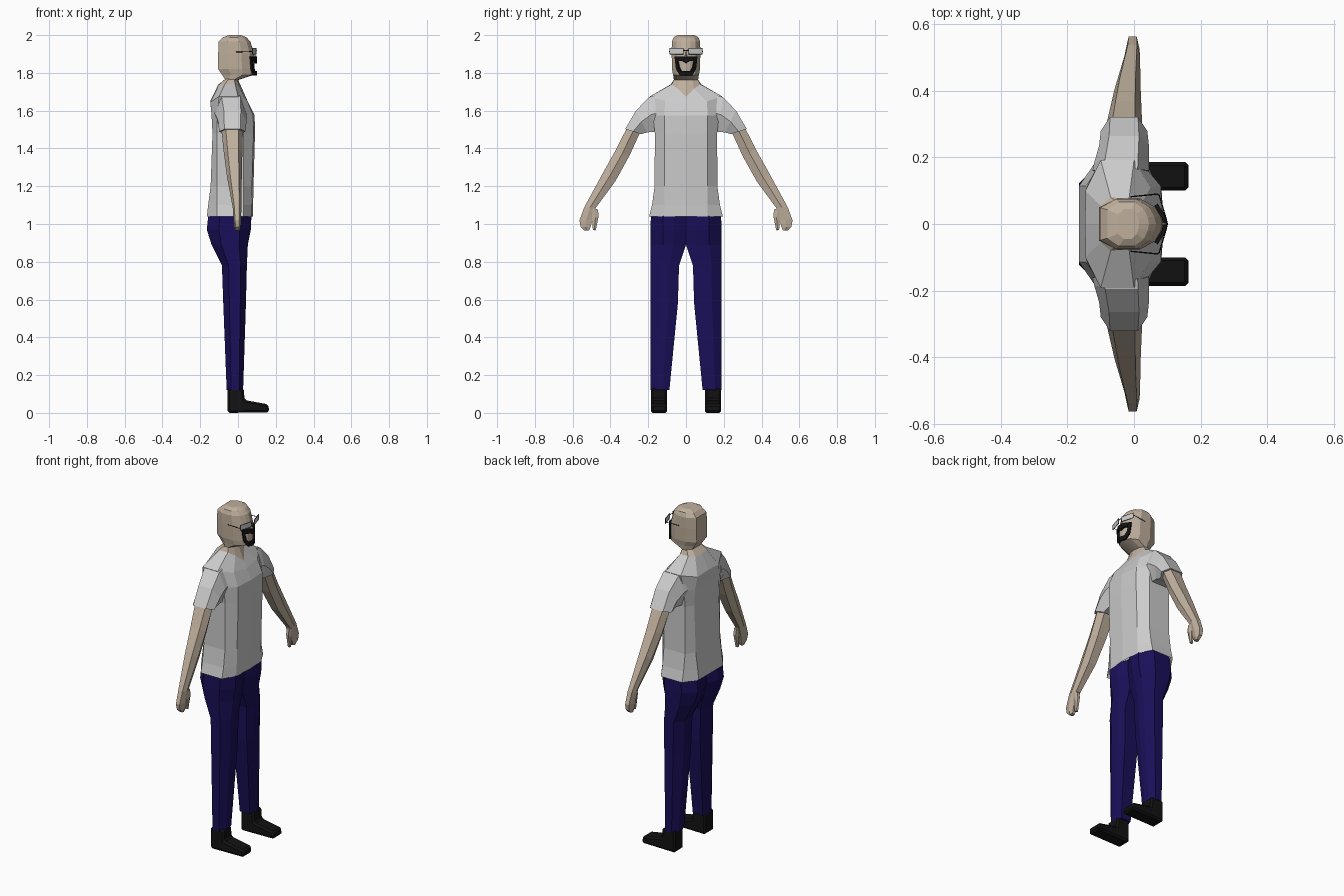
import bpy, bmesh


def material(name, rgb):
    m = bpy.data.materials.new(name)
    m.diffuse_color = (*rgb, 1)
    return m


SKIN = material("skin", (0.52, 0.43, 0.335))
NAVY = material("navy", (0.01, 0.005, 0.10))
BLACK = material("black", (0.006, 0.006, 0.006))


def loft(name, rings, mat=None, closed=True, caps=(True, True)):
    """Skin a series of +y rings, then mirror to -y and weld the centre."""
    bm = bmesh.new()
    rows = [[bm.verts.new(p) for p in r] for r in rings]
    n = len(rows[0])
    for a, b in zip(rows, rows[1:]):
        for i in range(n if closed else n - 1):
            j = (i + 1) % n
            quad = (a[i], a[j], b[j], b[i])
            if any(v.co.y > 1e-4 for v in quad):
                bm.faces.new(quad)
    for use, row in zip(caps, (rows[0], rows[-1])):
        if use:
            bm.faces.new(row)
    bmesh.ops.mirror(bm, geom=bm.verts[:] + bm.edges[:] + bm.faces[:],
                     axis='Y', merge_dist=0.0005)
    bmesh.ops.remove_doubles(bm, verts=bm.verts[:], dist=0.0003)
    bmesh.ops.recalc_face_normals(bm, faces=bm.faces[:])
    me = bpy.data.meshes.new(name)
    bm.to_mesh(me)
    bm.free()
    ob = bpy.data.objects.new(name, me)
    bpy.context.collection.objects.link(ob)
    if mat:
        me.materials.append(mat)
    return ob


# Shirt body: half rings running back centre -> side -> front centre
def torso_ring(z, xb, xf, w):
    return [(xb, 0, z), (xb, 0.115, z), (-0.11, w, z), (0.03, w, z),
            (xf - 0.008, 0.115, z), (xf, 0, z)]


shoulder = [(-0.147, 0, 1.65), (-0.146, 0.10, 1.645), (-0.10, 0.192, 1.675),
            (0.0, 0.192, 1.675), (0.05, 0.11, 1.65), (0.058, 0, 1.635)]
collar = [(-0.105, 0, 1.737), (-0.10, 0.055, 1.738), (-0.07, 0.08, 1.74),
          (-0.015, 0.076, 1.74), (0.012, 0.042, 1.715), (0.04, 0, 1.675)]
loft("shirt", [torso_ring(1.04, -0.165, 0.08, 0.195),
               torso_ring(1.10, -0.158, 0.08, 0.18),
               torso_ring(1.20, -0.145, 0.082, 0.166),
               torso_ring(1.48, -0.135, 0.09, 0.165),
               torso_ring(1.575, -0.14, 0.088, 0.175),
               shoulder, collar], closed=False, caps=(False, False))


# Limb cross-section: six sides between an outer and an inner (y, z) point
def limb_ring(outer, inner, xb, xf):
    d = xf - xb
    my, mz = (outer[0] + inner[0]) / 2, (outer[1] + inner[1]) / 2
    lo, hi = xb + 0.2 * d, xf - 0.2 * d
    return [(lo, *outer), (hi, *outer), (xf, my, mz),
            (hi, *inner), (lo, *inner), (xb, my, mz)]


loft("sleeves", [limb_ring((0.165, 1.68), (0.155, 1.49), -0.125, 0.045),
                 limb_ring((0.195, 1.672), (0.172, 1.488), -0.12, 0.045),
                 limb_ring((0.265, 1.60), (0.205, 1.485), -0.105, 0.045),
                 limb_ring((0.322, 1.503), (0.238, 1.476), -0.10, 0.04)])
loft("arms", [limb_ring((0.312, 1.51), (0.243, 1.485), -0.088, 0.026),
              limb_ring((0.37, 1.395), (0.30, 1.36), -0.075, 0.023),
              limb_ring((0.44, 1.27), (0.375, 1.225), -0.058, 0.02),
              limb_ring((0.538, 1.09), (0.478, 1.085), -0.028, 0.018),
              limb_ring((0.564, 1.02), (0.495, 1.025), -0.024, 0.016),
              limb_ring((0.558, 0.985), (0.505, 0.985), -0.02, 0.014),
              limb_ring((0.537, 0.965), (0.513, 0.965), -0.016, 0.01)], SKIN)
loft("thumbs", [limb_ring((0.505, 1.08), (0.468, 1.08), -0.012, 0.015),
                limb_ring((0.497, 1.02), (0.462, 1.045), -0.01, 0.015),
                limb_ring((0.493, 0.968), (0.478, 0.966), -0.008, 0.01)], SKIN)


# Trousers
def leg_ring(z, yi, yo, xb, xf):
    d = xf - xb
    m = yi + (yo - yi) * 0.35
    n = yi + (yo - yi) * 0.65
    return [(xb + 0.12 * d, yi, z), (xb, m, z), (xb, n, z), (xb + 0.27 * d, yo, z),
            (xf - 0.25 * d, yo, z), (xf, n, z), (xf, m, z), (xf - 0.12 * d, yi, z)]


loft("trousers", [leg_ring(1.06, 0, 0.174, -0.148, 0.068),
                  leg_ring(1.04, 0, 0.186, -0.158, 0.071),
                  leg_ring(0.97, 0, 0.188, -0.165, 0.068),
                  leg_ring(0.89, 0, 0.188, -0.14, 0.052),
                  leg_ring(0.78, 0.037, 0.188, -0.085, 0.047),
                  leg_ring(0.58, 0.043, 0.188, -0.078, 0.042),
                  leg_ring(0.12, 0.088, 0.189, -0.06, 0.027)], NAVY)

# Shoes: side profile extruded across the foot
side = [(-0.055, 0), (0.165, 0.003), (0.161, 0.045), (0.035, 0.068),
        (0.03, 0.13), (-0.055, 0.13)]
shoes = loft("shoes", [[(x, y, z) for x, z in side] for y in (0.1, 0.186)], BLACK)
bev = shoes.modifiers.new("bevel", 'BEVEL')
bev.width, bev.segments = 0.01, 1


# Head and neck
def head_ring(z, xb, xf, w):
    d = xf - xb
    return [(xb, 0, z), (xb, 0.65 * w, z), (xb + 0.28 * d, w, z),
            (xb + 0.65 * d, w, z), (xf - 0.12 * d, 0.68 * w, z),
            (xf - 0.03 * d, 0.3 * w, z), (xf, 0, z)]


loft("head", [head_ring(1.762, -0.066, 0.0, 0.064),
              head_ring(1.79, -0.085, 0.086, 0.068),
              head_ring(1.82, -0.105, 0.088, 0.074),
              head_ring(1.90, -0.105, 0.086, 0.076),
              head_ring(1.965, -0.102, 0.066, 0.075),
              head_ring(1.988, -0.08, 0.045, 0.066),
              head_ring(2.0, -0.048, 0.015, 0.045)], SKIN, closed=False)
neck_top = [(-0.067, 0, 1.768), (-0.067, 0.04, 1.768), (-0.048, 0.062, 1.768),
            (-0.02, 0.062, 1.768), (-0.004, 0.035, 1.766), (0.0, 0, 1.765)]
loft("neck", [collar, neck_top], SKIN, closed=False, caps=(False, False))
loft("nose", [[(0.07, 0, 1.912), (0.07, 0.006, 1.912), (0.085, 0, 1.912)],
              [(0.07, 0, 1.885), (0.07, 0.012, 1.885), (0.1, 0, 1.885)]],
     SKIN, closed=False)


# Beard: a band around the mouth that follows the face
def on_face(y, z):
    x = 0.09 - 0.25 * y if y < 0.023 else 0.084 - 0.65 * (y - 0.023)
    return (x + 0.005, y, z)


outer = [(0, 1.785), (0.03, 1.785), (0.05, 1.82), (0.058, 1.886), (0.02, 1.888), (0, 1.884)]
inner = [(0, 1.81), (0.026, 1.81), (0.036, 1.83), (0.043, 1.863), (0.02, 1.863), (0, 1.85)]
beard = loft("beard", [[on_face(*p) for p in outer], [on_face(*p) for p in inner]],
             BLACK, closed=False, caps=(False, False))
sol = beard.modifiers.new("thickness", 'SOLIDIFY')
sol.thickness, sol.offset = 0.012, 0

# Glasses: lenses, dark rims, bridge and temples
loft("lenses", [[(0.097, 0.014, z), (0.086, 0.055, z), (0.076, 0.086, z)]
                for z in (1.9, 1.93)], closed=False, caps=(False, False))


def bar(name, pts):
    r = 0.002
    cu = bpy.data.curves.new(name, 'CURVE')
    cu.dimensions, cu.bevel_depth, cu.bevel_resolution = '3D', r, 0
    sp = cu.splines.new('POLY')
    sp.points.add(len(pts) - 1)
    for p, c in zip(sp.points, pts):
        p.co = (*c, 1)
    cu.materials.append(BLACK)
    bpy.context.collection.objects.link(bpy.data.objects.new(name, cu))


for s in (-1, 1):
    rim = [(0.097, 0.014, 1.93), (0.076, 0.086, 1.93), (0.076, 0.086, 1.9),
           (0.097, 0.014, 1.9), (0.097, 0.014, 1.93)]
    bar("rim", [(x, s * y, z) for x, y, z in rim])
    bar("temple", [(0.076, s * 0.086, 1.915), (0.07, s * 0.09, 1.913), (-0.01, s * 0.082, 1.91)])
bar("bridge", [(0.097, -0.014, 1.917), (0.1, 0, 1.92), (0.097, 0.014, 1.917)])
